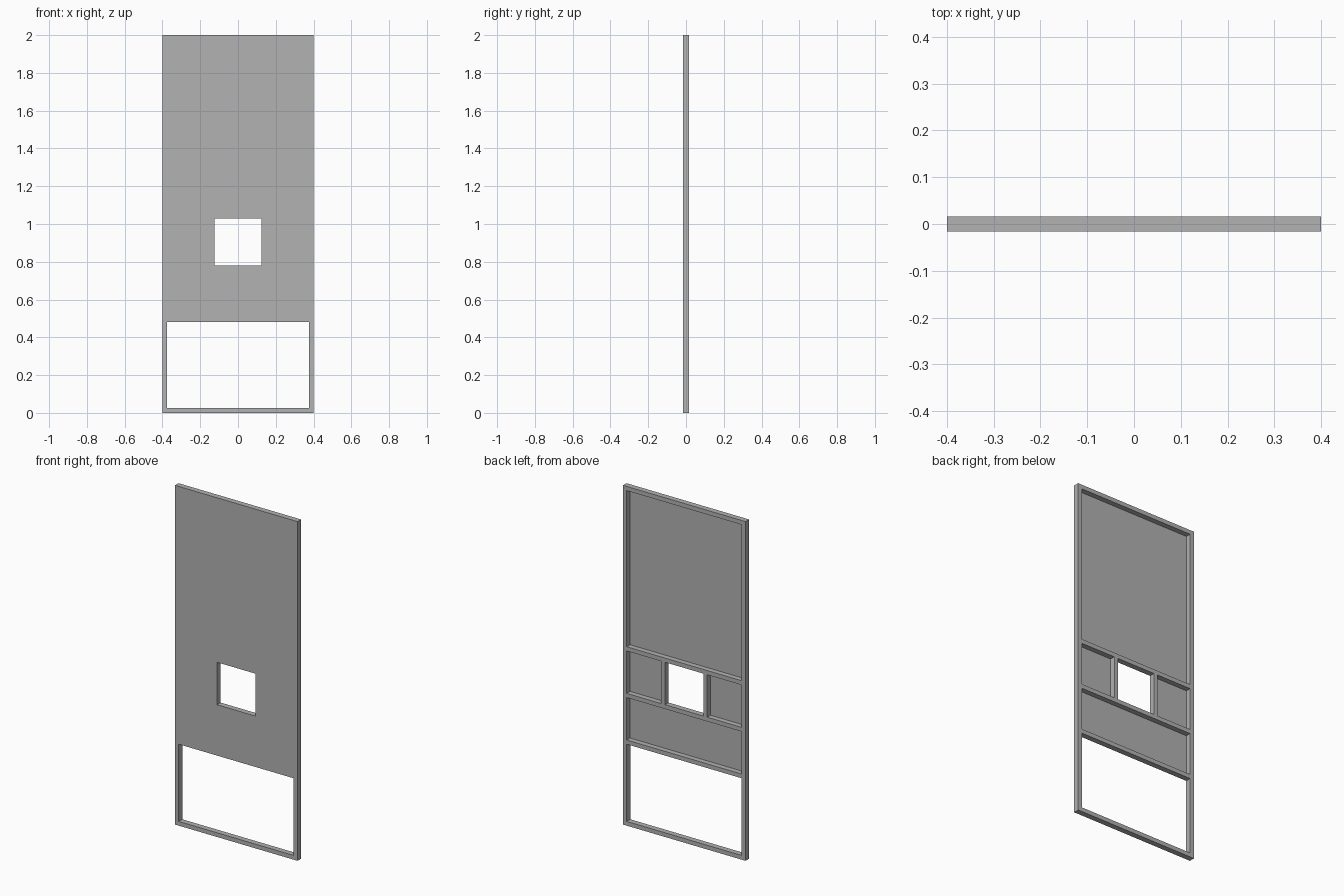
import bpy
import bmesh
from mathutils import Matrix, Vector

old = bpy.data.objects.get("Cube")
if old:
    bpy.data.objects.remove(old, do_unlink=True)

HALF_W, HEIGHT, HALF_D = 0.4, 2.0, 0.0165
RAIL = 0.025                      # width of every frame member
SKIN = 0.002                      # thickness of the front sheet
INNER = HALF_W - RAIL
OPENING_TOP = 0.48
WIN, WIN_LOW, WIN_TOP = 0.125, 0.78, 1.03

grey = bpy.data.materials.new("mid grey")
grey.use_nodes = True
grey.diffuse_color = (0.445, 0.445, 0.445, 1)
grey.node_tree.nodes["Principled BSDF"].inputs["Base Color"].default_value = grey.diffuse_color


def boxes(name, bounds):
    """One object made of separate boxes given as (x0, x1, y0, y1, z0, z1)."""
    bm = bmesh.new()
    for x0, x1, y0, y1, z0, z1 in bounds:
        low, high = Vector((x0, y0, z0)), Vector((x1, y1, z1))
        matrix = Matrix.Translation((low + high) / 2) @ Matrix.Diagonal((*(high - low), 1))
        bmesh.ops.create_cube(bm, size=1, matrix=matrix)
    mesh = bpy.data.meshes.new(name)
    bm.to_mesh(mesh)
    bm.free()
    mesh.materials.append(grey)
    obj = bpy.data.objects.new(name, mesh)
    bpy.context.collection.objects.link(obj)
    return obj


def hole(x0, x1, z0, z1):
    return (x0, x1, -0.1, 0.1, z0, z1)


def pocket(x0, x1, z0, z1):
    return (x0, x1, SKIN - HALF_D, 0.1, z0, z1)


# Slab with a flat front
panel = boxes("framed_panel", [(-HALF_W, HALF_W, -HALF_D, HALF_D, 0, HEIGHT)])

# Open lower bay and window, plus recesses in the back that leave the frame members
cutter = boxes("opening_cutter", [
    hole(-INNER, INNER, RAIL, OPENING_TOP),
    hole(-WIN, WIN, WIN_LOW, WIN_TOP),
    pocket(-INNER, INNER, OPENING_TOP + RAIL, WIN_LOW - RAIL),
    pocket(-INNER, -WIN - RAIL, WIN_LOW, WIN_TOP),
    pocket(WIN + RAIL, INNER, WIN_LOW, WIN_TOP),
    pocket(-INNER, INNER, WIN_TOP + RAIL, HEIGHT - RAIL),
])
cutter.hide_render = True

cut = panel.modifiers.new("openings", "BOOLEAN")
cut.operation = "DIFFERENCE"
cut.solver = "EXACT"
cut.object = cutter

# Keep the cut result and drop the cutter
bpy.context.view_layer.objects.active = panel
panel.select_set(True)
bpy.ops.object.modifier_apply(modifier=cut.name)
bpy.data.objects.remove(cutter, do_unlink=True)
